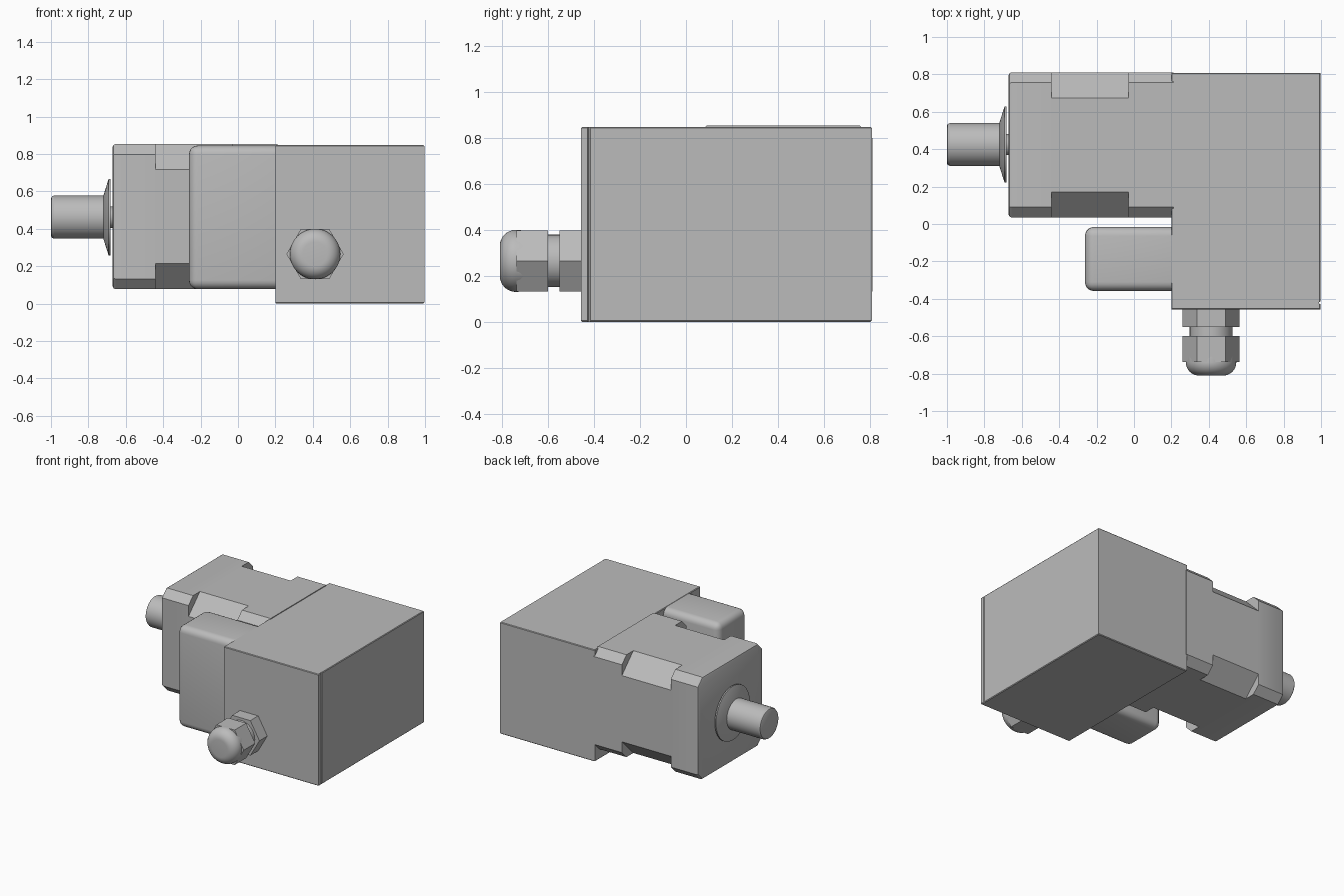
import bpy, bmesh
from math import cos, sin, pi, radians
from mathutils import Vector

if "Cube" in bpy.data.objects:
    bpy.data.objects.remove(bpy.data.objects["Cube"], do_unlink=True)

grey = bpy.data.materials.new("plain grey")
grey.use_nodes = True
grey.diffuse_color = (0.5, 0.5, 0.5, 1)
grey.node_tree.nodes["Principled BSDF"].inputs["Base Color"].default_value = (0.5, 0.5, 0.5, 1)


def loft(name, rings, bevel=0, segments=1):
    """Skin a closed solid through rings with equal point counts."""
    bm = bmesh.new()
    loops = [[bm.verts.new(p) for p in ring] for ring in rings]
    for a, b in zip(loops, loops[1:]):
        for i in range(len(a)):
            j = (i + 1) % len(a)
            bm.faces.new((a[i], a[j], b[j], b[i]))
    bm.faces.new(loops[0][::-1])
    bm.faces.new(loops[-1])
    bmesh.ops.recalc_face_normals(bm, faces=bm.faces)
    if bevel:
        bmesh.ops.bevel(bm, geom=bm.edges[:], offset=bevel, segments=segments,
                        profile=0.5, affect='EDGES')
    mesh = bpy.data.meshes.new(name)
    bm.to_mesh(mesh)
    bm.free()
    mesh.materials.append(grey)
    obj = bpy.data.objects.new(name, mesh)
    bpy.context.collection.objects.link(obj)
    bpy.ops.object.select_all(action='DESELECT')
    obj.select_set(True)
    bpy.context.view_layer.objects.active = obj
    bpy.ops.object.shade_smooth_by_angle(angle=radians(28))
    return obj


def turned(name, centre, axis, profile, sides=48):
    """Round or hexagonal part: profile holds (position on axis, radius)."""
    rings = []
    for along, r in profile:
        ring = []
        for i in range(sides):
            u, v = r * cos(2 * pi * i / sides), r * sin(2 * pi * i / sides)
            local = (along, u, v) if axis == 'X' else (u, along, v)
            ring.append(Vector(centre) + Vector(local))
        rings.append(ring)
    return loft(name, rings)


def octagon(x, half, cut, cy=0.423, cz=0.465):
    """Square section with chamfered corners, facing along x."""
    k = half - cut
    points = [(half, k), (k, half), (-k, half), (-half, k),
              (-half, -k), (-k, -half), (k, -half), (half, -k)]
    return [(x, cy + a, cz + b) for a, b in points]


# Main housing, with a fine groove down its side face
outline = [(0.2, -0.456), (0.996, -0.456), (0.996, -0.428), (0.99, -0.425),
           (0.99, -0.418), (0.996, -0.415), (0.996, 0.808), (0.2, 0.808)]


def inset_outline(z, inset):
    return [(min(max(x, 0.2 + inset), 0.996 - inset),
             min(max(y, -0.456 + inset), 0.808 - inset), z) for x, y in outline]


loft("main_housing", [inset_outline(0, 0.005), inset_outline(0.005, 0),
                      inset_outline(0.842, 0), inset_outline(0.847, 0.004)])

# Motor block, with deeper chamfers across the middle recesses
small, deep, half = 0.055, 0.137, 0.388
loft("motor_block", [octagon(-0.67, half - 0.015, small - 0.007),
                     octagon(-0.665, half - 0.005, small - 0.002),
                     octagon(-0.655, half, small),
                     octagon(-0.44, half, small), octagon(-0.44, half, deep),
                     octagon(-0.03, half, deep), octagon(-0.03, half, small),
                     octagon(0.21, half, small)])

# Output shaft and its tapered collar
shaft = (0, 0.425, 0.462)
turned("shaft_neck", shaft, 'X', [(-0.7, 0.057), (-0.66, 0.057)])
turned("shaft_collar", shaft, 'X', [(-0.72, 0.115), (-0.692, 0.204), (-0.682, 0.204)])
turned("output_shaft", shaft, 'X', [(-1, 0.1), (-0.996, 0.109), (-0.985, 0.115), (-0.7, 0.115)])

# Rounded side box joined to the housing
loft("side_box", [[(x, -0.358, 0.077), (x, -0.016, 0.077), (x, -0.016, 0.845),
                   (x, -0.358, 0.845)] for x in (-0.262, 0.3)], 0.048, 5)

# Cable gland: two hexagonal nuts, a neck and a rounded cap
gland = (0.412, 0, 0.265)
turned("gland_base_nut", gland, 'Y', [(-0.55, 0.153), (-0.44, 0.153)], 6)
turned("gland_neck", gland, 'Y', [(-0.62, 0.114), (-0.53, 0.114)])
turned("gland_cap_nut", gland, 'Y', [(-0.738, 0.153), (-0.6, 0.153)], 6)
dome = [(-0.74 - 0.07 * cos(t * pi / 16), 0.065 + 0.07 * sin(t * pi / 16)) for t in range(9)]
turned("gland_dome", gland, 'Y', dome + [(-0.7, 0.132)])
